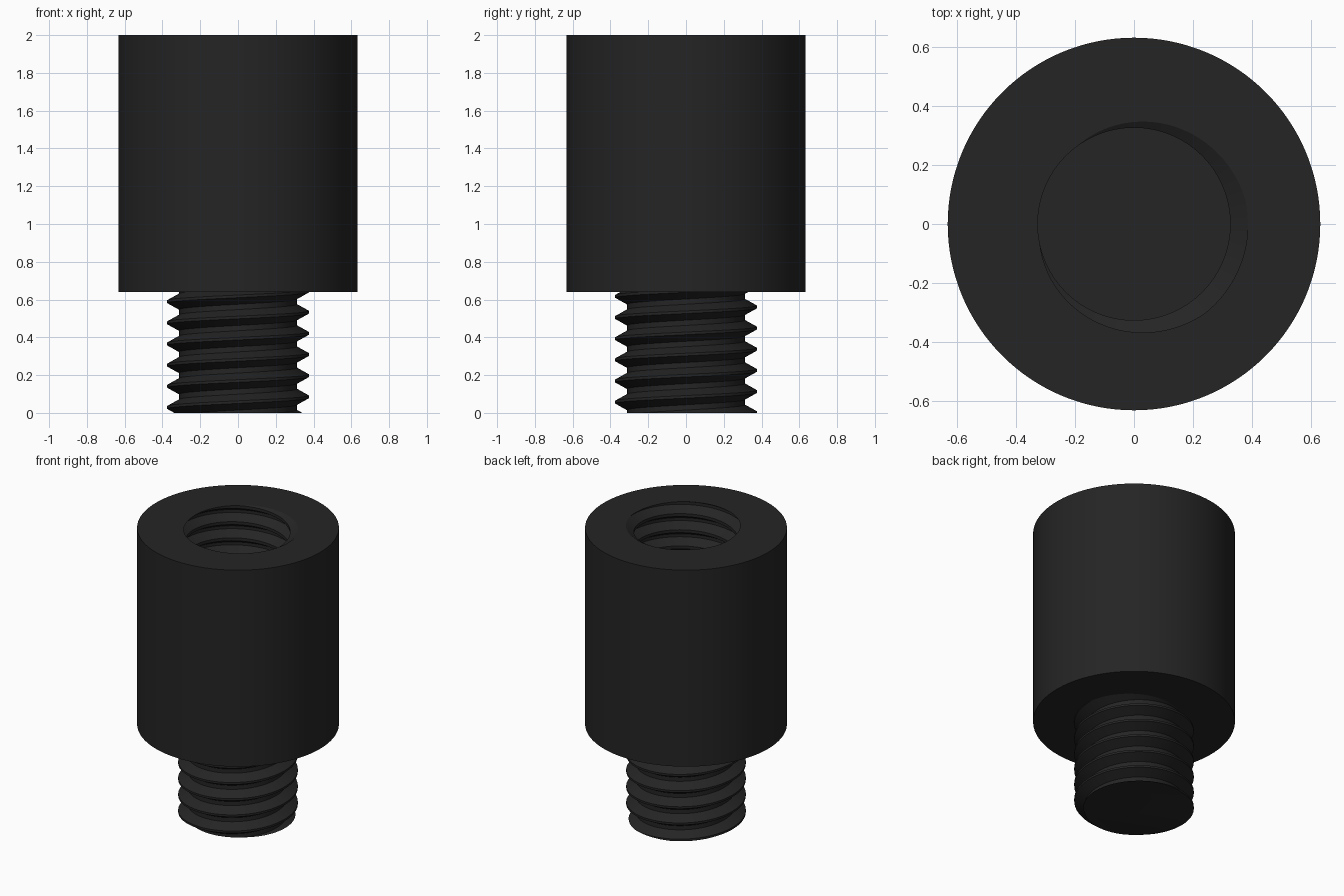
import bpy, bmesh, math
from mathutils import Vector

if "Cube" in bpy.data.objects:
    bpy.data.objects.remove(bpy.data.objects["Cube"])

N = 128          # segments around
PITCH = 0.112    # thread pitch
R_BODY, Z_BODY, Z_TOP = 0.633, 0.64, 2.0
Z_FLOOR = 1.2    # bottom of the threaded hole

black = bpy.data.materials.new("black")
black.diffuse_color = (0.018, 0.018, 0.018, 1)
black.use_nodes = True
black.node_tree.nodes["Principled BSDF"].inputs["Base Color"].default_value = black.diffuse_color


def add_thread(bm, profile, z_crest, z0, z1):
    """Right-handed helical tube, trimmed flat at z0 and z1.
    profile: (axial offset in pitches, radius) points of one turn."""
    n = len(profile)
    start = math.floor((z0 - z_crest) / PITCH) - 2
    turns = math.ceil((z1 - z0) / PITCH) + 5
    cols = []
    for j in range(N):
        a = 2 * math.pi * j / N
        cols.append([bm.verts.new((r * math.cos(a), r * math.sin(a),
                                   z_crest + PITCH * (start + t + off + j / N)))
                     for t in range(turns) for off, r in profile])
    for j in range(N):
        shift = n if j == N - 1 else 0      # the seam climbs one turn
        a, b = cols[j], cols[(j + 1) % N]
        for k in range(n * turns - 1 - shift):
            bm.faces.new((a[k], b[k + shift], b[k + shift + 1], a[k + 1]))
    for z, up in ((z0, -1), (z1, 1)):
        geom = bm.verts[:] + bm.edges[:] + bm.faces[:]
        bmesh.ops.bisect_plane(bm, geom=geom, plane_co=(0, 0, z),
                               plane_no=(0, 0, up), clear_outer=True)
    bmesh.ops.remove_doubles(bm, verts=bm.verts[:], dist=1e-5)


def add_ring(bm, r, z):
    vs = [bm.verts.new((r * math.cos(2 * math.pi * j / N),
                        r * math.sin(2 * math.pi * j / N), z)) for j in range(N)]
    for j in range(N):
        bm.edges.new((vs[j], vs[(j + 1) % N]))
    return vs


def join_rings(bm, a, b):
    for j in range(N):
        k = (j + 1) % N
        bm.faces.new((a[j], a[k], b[k], b[j]))


def fill_level(bm, z):
    """Fill the flat area between the open loops at height z."""
    edges = [e for e in bm.edges if len(e.link_faces) < 2
             and all(abs(v.co.z - z) < 1e-4 for v in e.verts)]
    bmesh.ops.triangle_fill(bm, edges=edges, use_beauty=True, normal=Vector((0, 0, 1)))


def finish(bm, name):
    bmesh.ops.recalc_face_normals(bm, faces=bm.faces[:])
    me = bpy.data.meshes.new(name)
    bm.to_mesh(me)
    bm.free()
    me.materials.append(black)
    ob = bpy.data.objects.new(name, me)
    bpy.context.collection.objects.link(ob)
    bpy.ops.object.select_all(action='DESELECT')
    ob.select_set(True)
    bpy.context.view_layer.objects.active = ob
    bpy.ops.object.shade_smooth_by_angle(angle=math.radians(30))


# Threaded stud with a flat end
bm = bmesh.new()
add_thread(bm, [(-0.375, 0.312), (-0.0625, 0.375), (0.0625, 0.375), (0.375, 0.312)],
           0.085, 0.0, Z_BODY)
fill_level(bm, 0.0)
finish(bm, "threaded_stud")

# Cylindrical body with a threaded blind hole
bm = bmesh.new()
add_thread(bm, [(-0.41, 0.327), (-0.09, 0.387), (0.09, 0.387), (0.41, 0.327)],
           Z_TOP + PITCH * 20 / 360, Z_FLOOR, Z_TOP)
fill_level(bm, Z_FLOOR)
top = add_ring(bm, R_BODY, Z_TOP)
fill_level(bm, Z_TOP)
bottom = add_ring(bm, R_BODY, Z_BODY)
join_rings(bm, bottom, top)
join_rings(bm, add_ring(bm, 0.305, Z_BODY), bottom)   # underside shoulder
finish(bm, "body")
